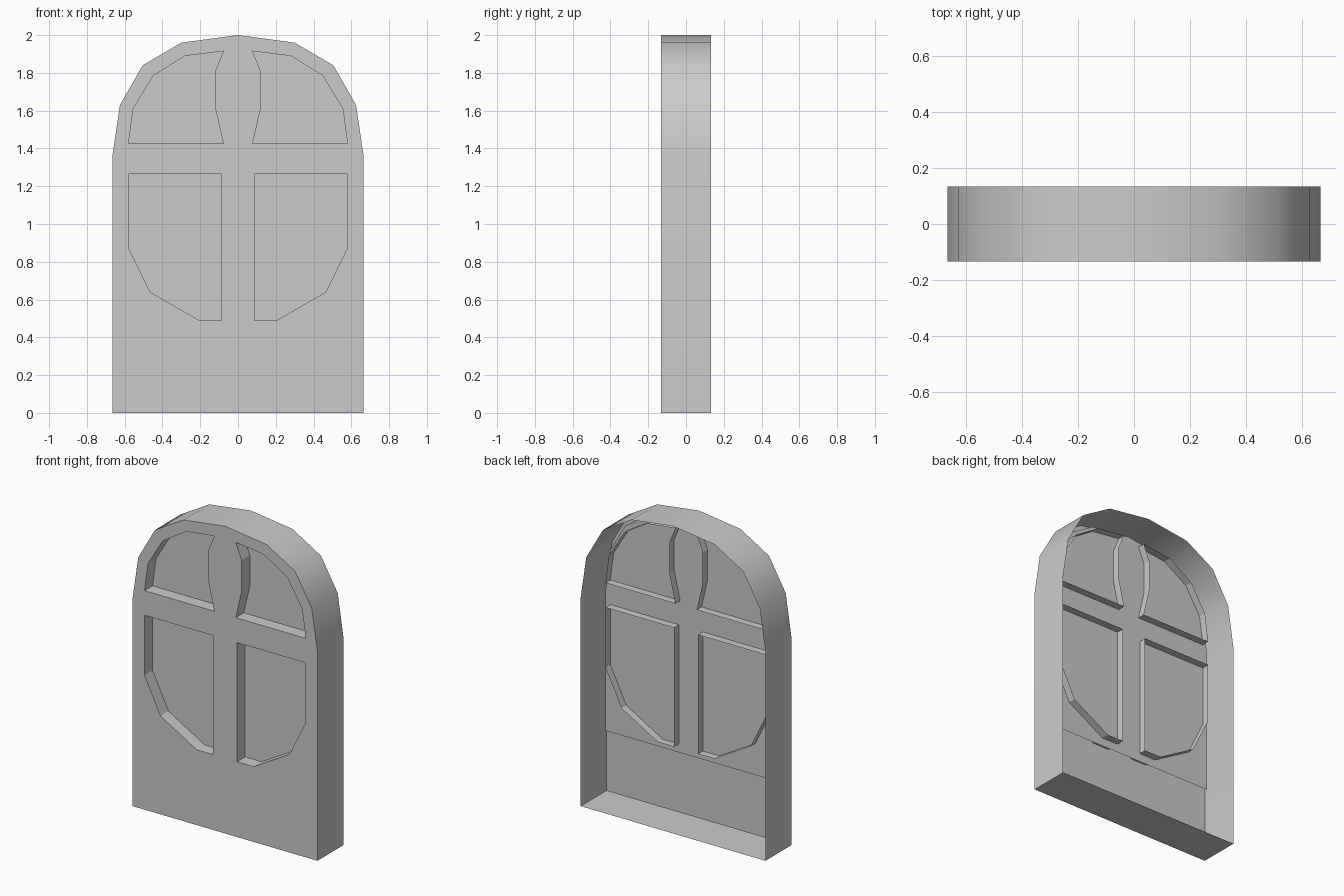
import bpy, bmesh, math

if "Cube" in bpy.data.objects:
    bpy.data.objects.remove(bpy.data.objects["Cube"])

FRONT, BACK = -0.133, 0.133      # full depth of the shell
PANEL_Y, LIP_Y = -0.05, 0.0      # backing sheet, rear end of the window walls


def mirrored(half):
    """Closed outline from right-hand points ordered bottom to top centre."""
    return half + [(-x, z) for x, z in reversed(half) if x > 0]


def add_loop(bm, pts, y):
    vs = [bm.verts.new((x, y, z)) for x, z in pts]
    return [bm.edges.new((vs[i], vs[(i + 1) % len(vs)])) for i in range(len(vs))]


def sweep_back(bm, edges, dy):
    """Pull a loop of edges backwards into open walls."""
    geom = bmesh.ops.extrude_edge_only(bm, edges=edges)["geom"]
    verts = [g for g in geom if isinstance(g, bmesh.types.BMVert)]
    bmesh.ops.translate(bm, verts=verts, vec=(0, dy, 0))
    return [g for g in geom if isinstance(g, bmesh.types.BMFace)]


def finish(bm, name):
    mesh = bpy.data.meshes.new(name)
    bm.to_mesh(mesh)
    bm.free()
    obj = bpy.data.objects.new(name, mesh)
    bpy.context.collection.objects.link(obj)
    return obj


arch = mirrored([(0.665, 0), (0.665, 1.36), (0.625, 1.63),
                 (0.505, 1.84), (0.3, 1.96), (0, 2.0)])
upper = [(0.077, 1.915), (0.28, 1.89), (0.448, 1.785), (0.555, 1.61),
         (0.58, 1.425), (0.077, 1.425), (0.12, 1.61), (0.12, 1.81)]
lower = [(0.087, 1.265), (0.58, 1.265), (0.58, 0.875),
         (0.465, 0.64), (0.205, 0.49), (0.087, 0.49)]

# Arched shell: pierced front face, outer walls, window walls, open back
bm = bmesh.new()
outer = add_loop(bm, arch, FRONT)
windows = []
for shape in (upper, lower):
    for side in (1, -1):
        windows += add_loop(bm, [(side * x, z) for x, z in shape], FRONT)
fill = bmesh.ops.triangle_fill(bm, edges=outer + windows, use_beauty=True,
                               use_dissolve=False, normal=(0, -1, 0))
front = [g for g in fill["geom"] if isinstance(g, bmesh.types.BMFace)]
walls = sweep_back(bm, outer, BACK - FRONT)
sweep_back(bm, windows, LIP_Y - FRONT)
bmesh.ops.recalc_face_normals(bm, faces=bm.faces[:])
if front[0].normal.y > 0:
    bmesh.ops.reverse_faces(bm, faces=bm.faces[:])
# Smooth only the curved outer wall
for f in walls:
    f.smooth = True
for e in bm.edges:
    if len(e.link_faces) == 2 and e.calc_face_angle() > math.radians(35):
        e.smooth = False
finish(bm, "arched_shell")

# Backing sheet that closes the four windows
bm = bmesh.new()
sheet = mirrored([(0.613, 0.435), (0.613, 1.36), (0.58, 1.62),
                  (0.47, 1.81), (0.285, 1.92), (0, 1.955)])
face = bm.faces.new([bm.verts.new((x, PANEL_Y, z)) for x, z in sheet])
face.normal_update()
if face.normal.y > 0:
    face.normal_flip()
finish(bm, "window_backing")
